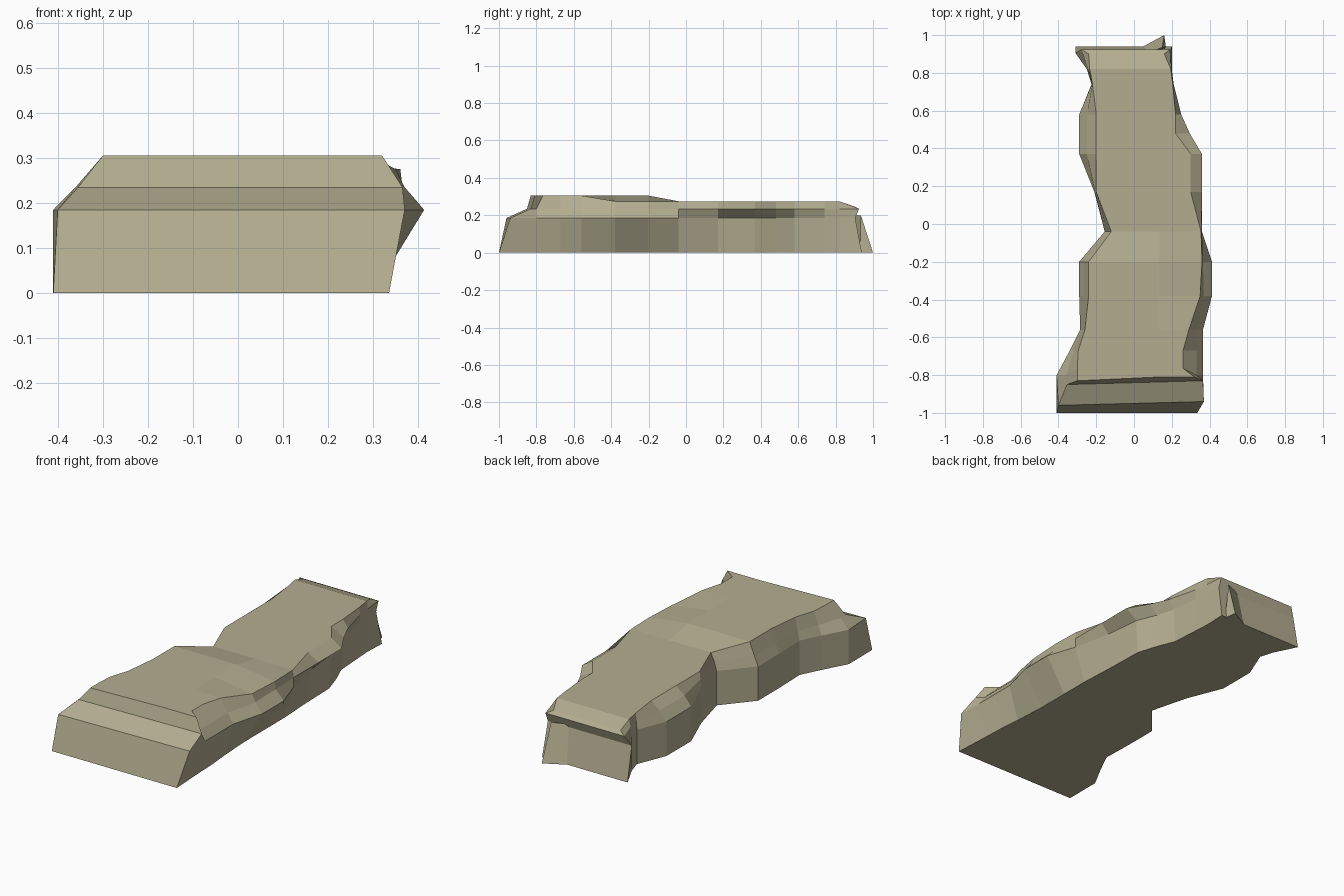
import bpy, bmesh

if "Cube" in bpy.data.objects:
    bpy.data.objects.remove(bpy.data.objects["Cube"])

Z_MID, Z_LEDGE, Z_HIGH, Z_LOW = 0.185, 0.235, 0.305, 0.275

rock_mat = bpy.data.materials.new("sandy_rock")
rock_mat.diffuse_color = (0.45, 0.42, 0.28, 1)
rock_mat.use_nodes = True
rock_mat.node_tree.nodes["Principled BSDF"].inputs["Base Color"].default_value = rock_mat.diffuse_color

# Outline stations: y, left wall, left top, right base, right mid, right ledge, right top
STATIONS = [
    (-1.00, -0.41, -0.30, 0.335, 0.37, 0.365, 0.32),
    (-0.80, -0.41, -0.30, 0.325, 0.365, 0.33, 0.26),
    (-0.67, -0.34, -0.295, 0.32, 0.365, 0.33, 0.26),
    (-0.56, -0.285, -0.26, 0.31, 0.365, 0.33, 0.29),
    (-0.38, -0.29, -0.24, 0.30, 0.413, 0.37, 0.35),
    (-0.20, -0.29, -0.24, 0.30, 0.413, 0.365, 0.36),
    (-0.04, -0.155, -0.12, 0.30, 0.36, 0.36, 0.355),
    (0.17, -0.21, -0.20, 0.29, 0.315, 0.36, 0.30),
    (0.37, -0.29, -0.20, 0.285, 0.295, 0.36, 0.30),
    (0.48, -0.29, -0.20, 0.25, 0.25, 0.295, 0.22),
    (0.58, -0.29, -0.20, 0.21, 0.22, 0.25, 0.22),
    (0.74, -0.225, -0.22, 0.20, 0.205, 0.21, 0.205),
    (0.82, -0.25, -0.235, 0.195, 0.20, 0.20, 0.195),
    (0.94, -0.31, -0.24, 0.20, 0.19, 0.19, 0.16),
]
FRONT_Y = (-1.0, -0.96, -0.85, -0.83)
BACK_Y = (0.94, 0.905, 0.925, 0.90)


def finish(name, bm):
    bmesh.ops.recalc_face_normals(bm, faces=bm.faces)
    mesh = bpy.data.meshes.new(name)
    bm.to_mesh(mesh)
    bm.free()
    obj = bpy.data.objects.new(name, mesh)
    obj.data.materials.append(rock_mat)
    bpy.context.collection.objects.link(obj)
    return obj


def ring(bm, index, station):
    y, lw, lt, rb, rm, rl, rt = station
    ys, jog = (y,) * 4, 0
    if index == 0:
        ys, jog = FRONT_Y, 0.02
    elif index == len(STATIONS) - 1:
        ys = BACK_Y
    zl = Z_HIGH if y < -0.1 else Z_LOW
    zr = Z_HIGH if y < -0.45 else Z_LOW
    if y > 0.9:
        zl = zr = 0.247
    upper = 0.035 if index == 1 else 0
    left_mid = lw + 0.01 if index == 0 else lw
    left_ledge = left_mid + (lt - left_mid) * 0.45
    middle = 0.13 if y < 0.3 else 0.05
    points = [
        (lw, ys[0], 0), (left_mid, ys[1], Z_MID), (left_ledge, ys[2], Z_LEDGE),
        (lt, ys[3] + upper, zl), (middle, ys[3] + jog + upper, zl),
        (rt, ys[3] + jog + upper, zr), (rl, ys[2] + jog, Z_LEDGE),
        (rm, ys[1] + jog, Z_MID), (rb, ys[0], 0),
    ]
    return [bm.verts.new(p) for p in points]


# Main rock ledge: loft the cross-sections and cap both stepped ends
bm = bmesh.new()
rings = [ring(bm, i, s) for i, s in enumerate(STATIONS)]
for a, b in zip(rings, rings[1:]):
    for i in range(9):
        j = (i + 1) % 9
        bm.faces.new((a[i], a[j], b[j], b[i]))
for r in (rings[0], rings[-1]):
    for idx in ((0, 8, 7, 1), (1, 7, 6, 2), (2, 6, 5, 4, 3)):
        bm.faces.new([r[i] for i in idx])
finish("rock_ledge", bm)

# Small pointed splinter leaning on the back wall
bm = bmesh.new()
a, b, c, tip, top = [bm.verts.new(p) for p in (
    (0.04, 0.935, 0), (0.16, 1.0, 0), (0.17, 0.93, 0),
    (0.15, 0.935, 0.20), (0.06, 0.90, 0.20))]
for f in ((a, c, b), (a, b, tip, top), (b, c, tip), (a, top, c), (top, tip, c)):
    bm.faces.new(f)
finish("back_splinter", bm)
